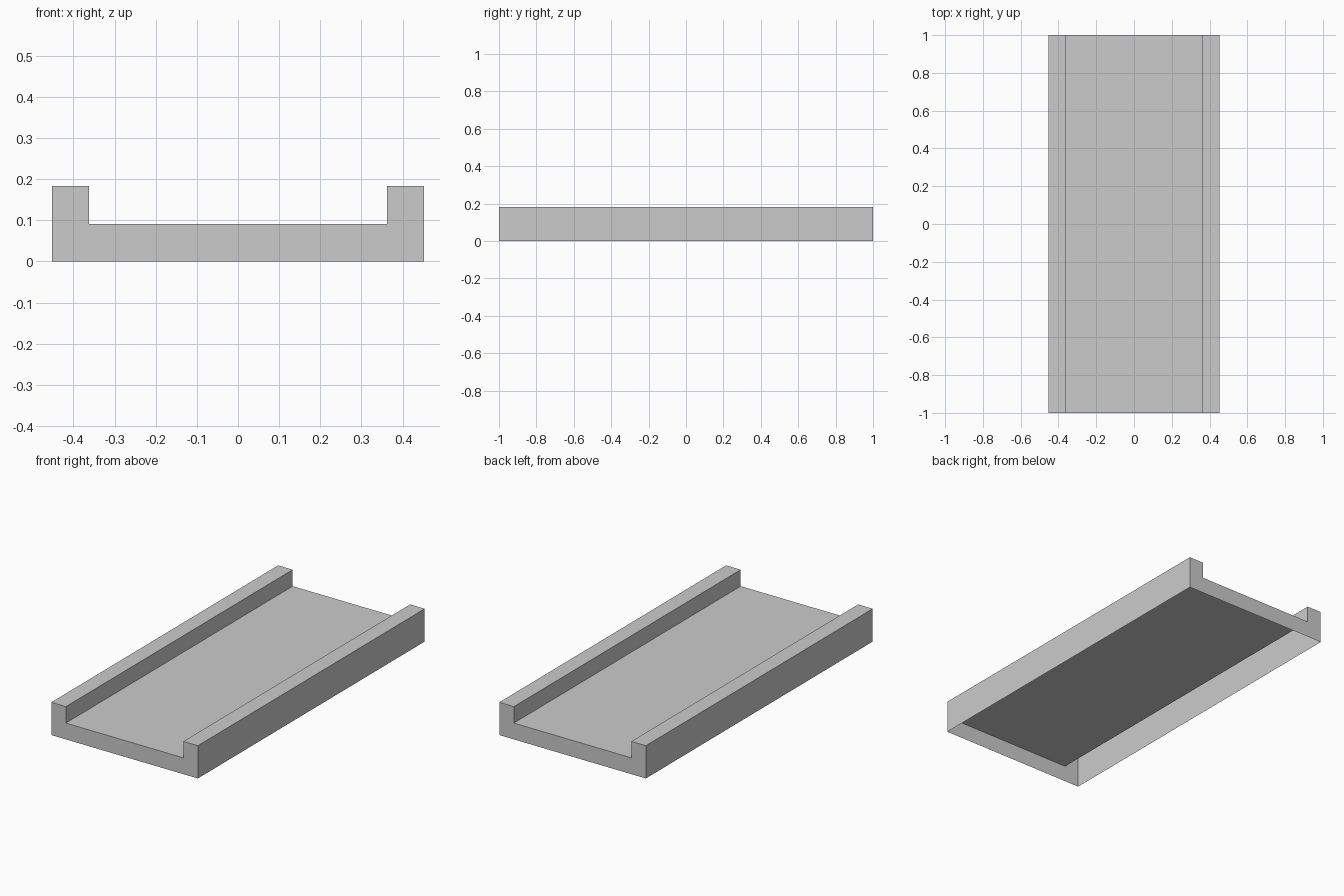
import bpy, bmesh

if "Cube" in bpy.data.objects:
    bpy.data.objects.remove(bpy.data.objects["Cube"])

# Main dimensions
HALF_W, INNER_W = 0.4525, 0.3625
FLOOR_Z, RAIL_Z = 0.091, 0.183
HALF_LEN = 1.0

# Right half of the channel section, from the outer foot to the floor; mirrored for the left
right = [(HALF_W, 0), (HALF_W, RAIL_Z), (INNER_W, RAIL_Z), (INNER_W, FLOOR_Z)]
profile = right + [(-x, z) for x, z in reversed(right)]

bm = bmesh.new()
front = [bm.verts.new((x, -HALF_LEN, z)) for x, z in profile]
back = [bm.verts.new((x, HALF_LEN, z)) for x, z in profile]

# Outer sides, rails and floor; the underside stays open
for i in range(len(profile) - 1):
    bm.faces.new((front[i], back[i], back[i + 1], front[i + 1]))

# End plates
bm.faces.new(front)
bm.faces.new(back[::-1])
bm.normal_update()

mesh = bpy.data.meshes.new("channel_tray")
bm.to_mesh(mesh)
bm.free()
tray = bpy.data.objects.new("channel_tray", mesh)
bpy.context.collection.objects.link(tray)
